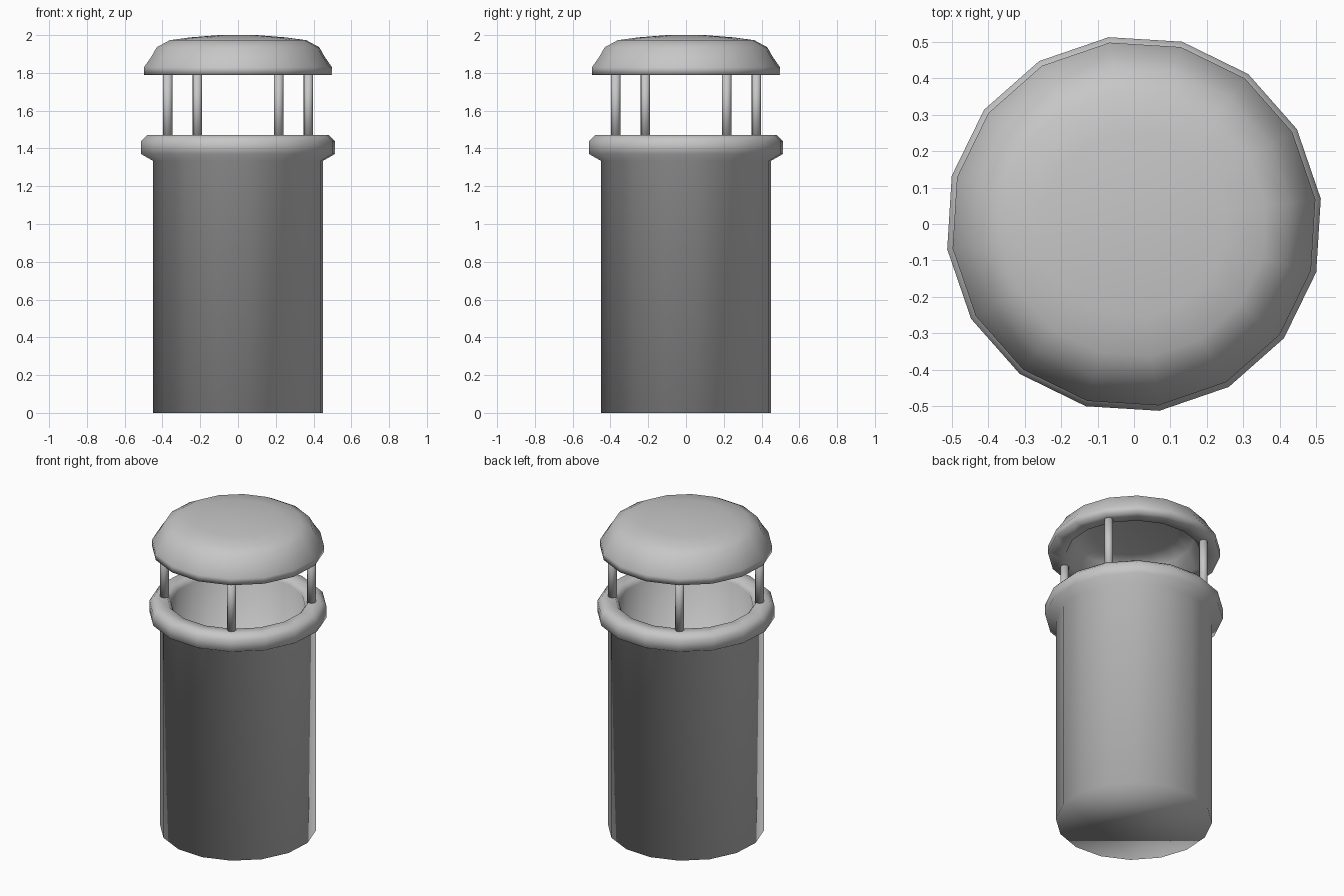
import bpy
import bmesh
from math import cos, sin, pi, radians

SIDES = 16
TURN = radians(7.7)

cube = bpy.data.objects.get("Cube")
if cube:
    bpy.data.objects.remove(cube, do_unlink=True)

metal = bpy.data.materials.new("grey_metal")
metal.use_nodes = True
grey = (0.57, 0.57, 0.57, 1)
metal.diffuse_color = grey
metal.node_tree.nodes["Principled BSDF"].inputs["Base Color"].default_value = grey


def lathe(name, profile, sides=SIDES, turn=TURN, centre=(0, 0)):
    """Spin a (radius, height) profile and close both of its ends."""
    bm = bmesh.new()
    rings = []
    for r, z in profile:
        angles = [turn + 2 * pi * i / sides for i in range(sides)]
        rings.append([bm.verts.new((centre[0] + r * cos(a), centre[1] + r * sin(a), z))
                      for a in angles])
    for low, high in zip(rings, rings[1:]):
        for i in range(sides):
            j = (i + 1) % sides
            bm.faces.new((low[i], low[j], high[j], high[i]))
    bm.faces.new(rings[0][::-1])
    bm.faces.new(rings[-1])
    bmesh.ops.recalc_face_normals(bm, faces=bm.faces)
    for face in bm.faces:
        face.smooth = True
    mesh = bpy.data.meshes.new(name)
    bm.to_mesh(mesh)
    bm.free()
    mesh.materials.append(metal)
    obj = bpy.data.objects.new(name, mesh)
    bpy.context.collection.objects.link(obj)
    return obj


# Pipe with its flared collar and hollow inside
lathe("pipe", [(0.455, 0), (0.455, 1.335), (0.517, 1.37), (0.517, 1.44),
               (0.487, 1.47), (0.415, 1.47), (0.392, 1.44), (0.392, 0.85)])

# Domed rain cap, hollow underneath
lathe("rain_cap", [(0.25, 1.93), (0.35, 1.90), (0.395, 1.79), (0.502, 1.79),
                   (0.502, 1.83), (0.46, 1.89), (0.435, 1.935), (0.365, 1.973),
                   (0.255, 1.988), (0.1, 2.0)])

# Four posts holding the cap above the collar
for k in range(4):
    a = radians(30 + 90 * k)
    lathe(f"post_{k + 1}", [(0.026, 1.45), (0.026, 1.81)], sides=8, turn=a,
          centre=(0.43 * cos(a), 0.43 * sin(a)))
